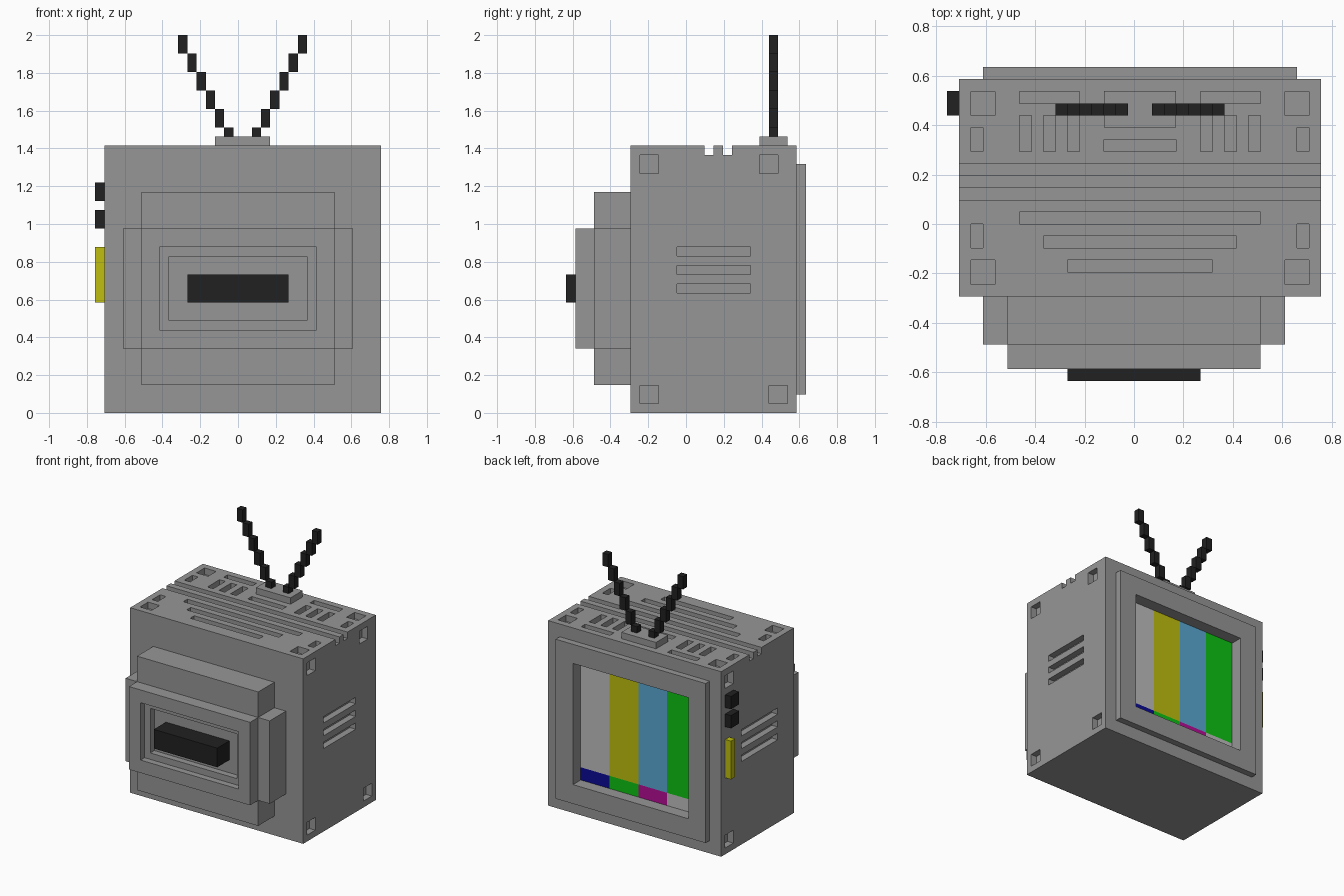
import bpy
import bmesh
from mathutils import Vector

cube = bpy.data.objects.get("Cube")
if cube:
    bpy.data.objects.remove(cube, do_unlink=True)

# Everything sits on a block grid: 31 wide, 26 deep, 41 high
U = 2 / 41
ORIGIN = Vector((-15.5, -13, 0))


def material(name, *rgb):
    lin = [((c / 255 + 0.055) / 1.055) ** 2.4 if c > 10 else c / 255 / 12.92 for c in rgb]
    m = bpy.data.materials.new(name)
    m.use_nodes = True
    m.diffuse_color = (*lin, 1)
    bsdf = m.node_tree.nodes["Principled BSDF"]
    bsdf.inputs["Base Color"].default_value = (*lin, 1)
    bsdf.inputs["Roughness"].default_value = 0.8
    return m


GREY = material("casing grey", 150, 150, 150)
BLACK = material("black plastic", 33, 33, 33)
YELLOW = material("yellow", 191, 191, 16)
SILVER = material("light grey", 190, 190, 190)
BLUE = material("sky blue", 91, 169, 212)
GREEN = material("green", 13, 194, 18)
NAVY = material("navy", 10, 10, 150)
MAGENTA = material("magenta", 182, 13, 150)


def blocks(name, mat, boxes, shrink=0.0):
    """One object made of boxes given as (x0, x1, y0, y1, z0, z1) in grid units."""
    bm = bmesh.new()
    for x0, x1, y0, y1, z0, z1 in boxes:
        lo, hi = Vector((x0, y0, z0)), Vector((x1, y1, z1))
        for v in bmesh.ops.create_cube(bm, size=1)["verts"]:
            size = hi - lo - Vector((shrink,) * 3)
            v.co = (v.co * size + (lo + hi) / 2 + ORIGIN) * U
    mesh = bpy.data.meshes.new(name)
    bm.to_mesh(mesh)
    bm.free()
    mesh.materials.append(mat)
    obj = bpy.data.objects.new(name, mesh)
    bpy.context.collection.objects.link(obj)
    return obj


def carve(obj, cuts):
    """Cut boxes out of an object and bake the result."""
    cutter = blocks("cutter", GREY, cuts, shrink=0.004)
    cutter.hide_render = True
    mod = obj.modifiers.new("carve", 'BOOLEAN')
    mod.operation = 'DIFFERENCE'
    mod.solver = 'EXACT'
    mod.object = cutter
    deps = bpy.context.evaluated_depsgraph_get()
    mesh = bpy.data.meshes.new_from_object(obj.evaluated_get(deps))
    obj.modifiers.clear()
    obj.data = mesh
    bpy.data.objects.remove(cutter, do_unlink=True)


# Casing
casing = blocks("casing", GREY, [(1, 31, 7, 25, 0, 29)])

# Vents and holes in the top, one block deep: (x0, x1, y0, y1)
top = [(0, 32, 15, 16), (0, 32, 17, 18),            # full-width grooves
       (6, 26, 13, 14), (8, 24, 11, 12), (10, 22, 9, 10), (13, 19, 19, 20)]
for mirrored in (False, True):
    side = [(2, 4, 22, 24), (2, 4, 8, 10), (2, 3, 19, 21), (2, 3, 11, 13),
            (6, 11, 23, 24)]
    side += [(x, x + 1, 19, 22) for x in (6, 8, 10)]
    top += [(32 - b, 32 - a, c, d) if mirrored else (a, b, c, d) for a, b, c, d in side]
cuts = [(*t, 28, 29.5) for t in top]

# Side vents and corner holes
for z in (13, 15, 17):
    cuts += [(30, 31.5, 12, 20, z, z + 1), (0.5, 2, 11, 20, z, z + 1)]
cuts += [(30, 31.5, y, y + 2, z, z + 2) for y, z in ((8, 26), (21, 26), (8, 1), (22, 1))]
cuts += [(0.5, 2, 22, 24, z, z + 2) for z in (26, 1)]

# Screen opening through the casing wall
cuts.append((6, 26, 24, 25.5, 5, 24))
carve(casing, cuts)

# Screen surround
surround = blocks("screen_surround", GREY, [(3, 29, 25, 26, 2, 27)])
carve(surround, [(6, 26, 24.5, 26.5, 5, 24)])

# Test-card bars: tall ones above, short ones below
for i, (upper, lower) in enumerate(((SILVER, NAVY), (YELLOW, GREEN),
                                    (BLUE, MAGENTA), (GREEN, SILVER))):
    x = 26 - 5 * i
    blocks(f"screen_bar_{i + 1}", upper, [(x - 5, x, 24, 24.1, 7, 24)])
    blocks(f"screen_low_bar_{i + 1}", lower, [(x - 5, x, 24, 24.1, 5, 7)])

# Tube housing with side wings
blocks("tube_housing", GREY, [(5, 26, 3, 7, 3, 24)])
blocks("housing_wings", GREY, [(3, 5, 3, 7, 7, 20), (26, 28, 3, 7, 7, 20)])

# Stepped socket plate and the connector inside it
plate = blocks("socket_plate", GREY, [(5, 26, 1, 3, 7, 20)])
carve(plate, [(7, 24, 0.5, 2, 9, 18)])
carve(plate, [(8, 23, 0.5, 3.5, 10, 17)])
blocks("connector", BLACK, [(10, 21, 0, 3, 12, 15)])

# Controls on the side
blocks("upper_knob", BLACK, [(0, 1, 22, 24, 23, 25)])
blocks("lower_knob", BLACK, [(0, 1, 22, 24, 20, 22)])
blocks("slider", YELLOW, [(0, 1, 23, 24, 12, 18)])

# Aerial: base and two stepped rods
blocks("aerial_base", GREY, [(13, 19, 21, 24, 29, 30)])
for name, x, step in (("right_aerial", 14, -1), ("left_aerial", 17, 1)):
    rod = [(x, x + 1, 22, 23, 30, 31)]
    for i in range(1, 6):
        rod.append((x + step * i, x + step * i + 1, 22, 23, 29 + 2 * i, 31 + 2 * i))
    blocks(name, BLACK, rod)
